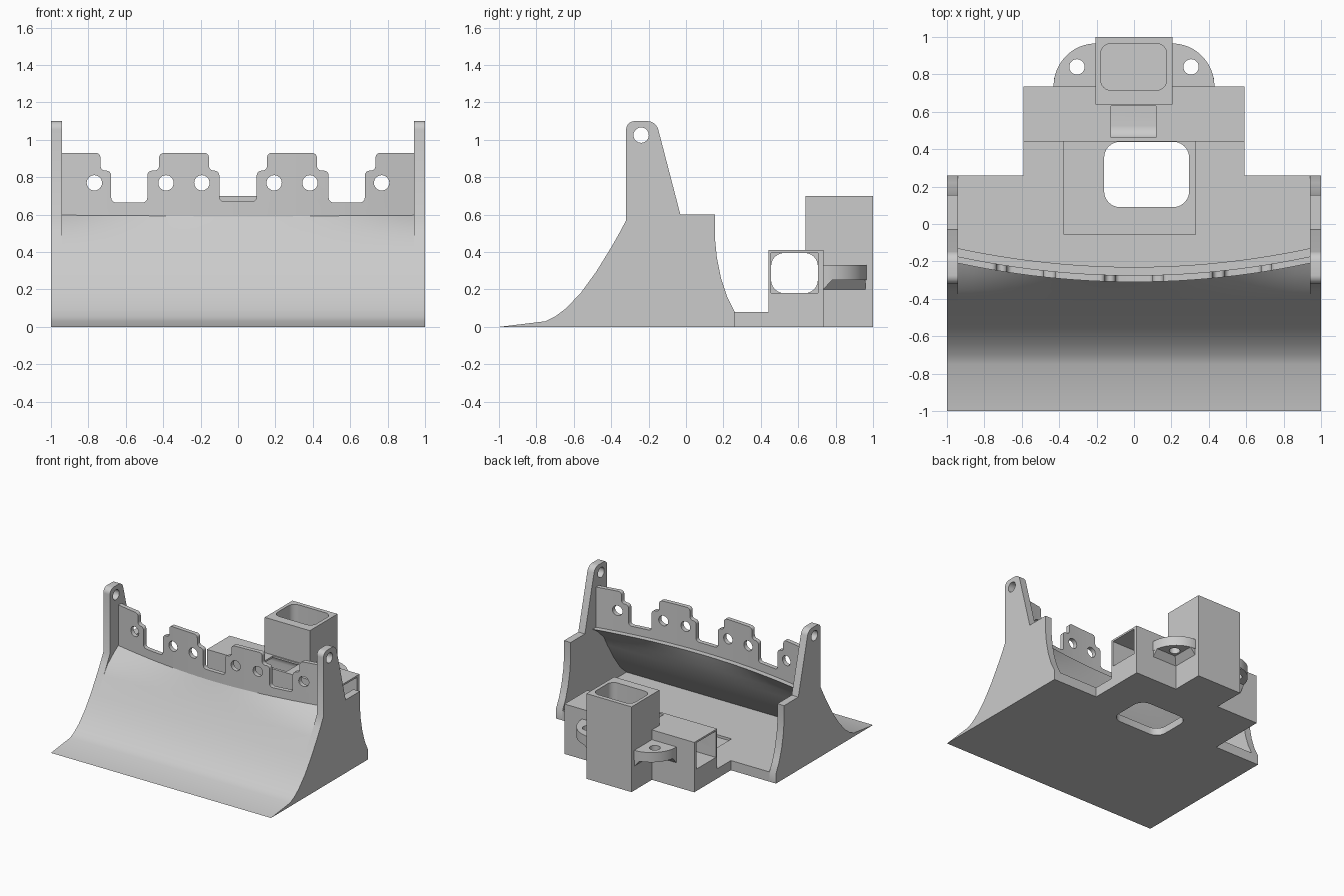
import bpy, bmesh, math
from mathutils import Vector

cube = bpy.data.objects.get("Cube")
if cube:
    bpy.data.objects.remove(cube, do_unlink=True)

grey = bpy.data.materials.new("light_grey")
grey.use_nodes = True
grey.diffuse_color = (0.6, 0.6, 0.6, 1)
grey.node_tree.nodes["Principled BSDF"].inputs["Base Color"].default_value = (0.6, 0.6, 0.6, 1)


def loft(name, sections):
    """Solid through matching closed loops, capped at both ends."""
    bm = bmesh.new()
    rings = [[bm.verts.new(p) for p in sec] for sec in sections]
    n = len(rings[0])
    for r, s in zip(rings, rings[1:]):
        for i in range(n):
            j = (i + 1) % n
            bm.faces.new((r[i], r[j], s[j], s[i]))
    bm.faces.new(rings[0])
    bm.faces.new(rings[-1])
    bmesh.ops.recalc_face_normals(bm, faces=bm.faces)
    mesh = bpy.data.meshes.new(name)
    bm.to_mesh(mesh)
    bm.free()
    mesh.materials.append(grey)
    ob = bpy.data.objects.new(name, mesh)
    bpy.context.collection.objects.link(ob)
    return ob


def prism(name, pts, axis, a, b):
    """Extrude a 2D outline along an axis from a to b."""
    def place(p, d):
        return {"x": (d, p[0], p[1]), "y": (p[0], d, p[1]), "z": (p[0], p[1], d)}[axis]
    return loft(name, [[place(p, d) for p in pts] for d in (a, b)])


def rect(x0, x1, y0, y1):
    return [(x0, y0), (x1, y0), (x1, y1), (x0, y1)]


def circle(cx, cy, r, n=32):
    return [(cx + r * math.cos(math.tau * i / n), cy + r * math.sin(math.tau * i / n)) for i in range(n)]


def rounded(pts, r, only=None, seg=6):
    """Fillet the corners of an outline (all, or only the listed ones)."""
    out = []
    for i, p in enumerate(pts):
        if only is not None and i not in only:
            out.append(p)
            continue
        p = Vector(p)
        a = p + (Vector(pts[i - 1]) - p).normalized() * r
        b = p + (Vector(pts[(i + 1) % len(pts)]) - p).normalized() * r
        for k in range(seg + 1):
            t = k / seg
            wa, wp, wb = (1 - t) ** 2, math.sqrt(2) * t * (1 - t), t * t
            out.append(tuple((a * wa + p * wp + b * wb) / (wa + wp + wb)))
    return out


def cut(ob, *cutters, op="DIFFERENCE"):
    """Apply booleans to an object and drop the cutters."""
    for c in cutters:
        m = ob.modifiers.new("cut", "BOOLEAN")
        m.operation, m.object, m.solver = op, c, "EXACT"
        dg = bpy.context.evaluated_depsgraph_get()
        mesh = bpy.data.meshes.new_from_object(ob.evaluated_get(dg))
        ob.modifiers.clear()
        ob.data = mesh
        bpy.data.objects.remove(c, do_unlink=True)
    return ob


# Blade shell: top edge bows backwards towards both ends
front = [(-1, 0), (-0.75, 0.03), (-0.70, 0.055), (-0.64, 0.10), (-0.56, 0.185),
         (-0.48, 0.295), (-0.40, 0.425), (-0.36, 0.495), (-0.32, 0.57)]
back = [(-0.23, 0.60), (-0.245, 0.56), (-0.28, 0.48), (-0.32, 0.40), (-0.40, 0.27),
        (-0.49, 0.15), (-0.57, 0.08), (-0.57, 0)]
shell_outline = front + [(-0.305, 0.60)] + back


def bow(x):
    return 0.1 * (x / 0.94) ** 2


def shell_section(x):
    return [(x, y + bow(x) * max(0, (z - 0.45) / 0.15) ** 2, z) for y, z in shell_outline]


steps = [0.94 * (i / 12 - 1) for i in range(25)]
loft("blade_shell", [shell_section(x) for x in steps])

# Bowed mounting plate with stepped tabs and bolt holes
plate = loft("mounting_plate", [
    [(x, bow(x) - 0.31 + d, z) for d, z in rect(0, 0.036, 0.59, 1.0)] for x in steps])
half = [(0.10, 0.67), (0.10, 0.835), (0.155, 0.835), (0.155, 0.93), (0.422, 0.93), (0.422, 0.835),
        (0.485, 0.835), (0.485, 0.665), (0.678, 0.665), (0.678, 0.835), (0.735, 0.835),
        (0.735, 0.93), (1.0, 0.93), (1.0, 0.4)]
outline = [(-x, z) for x, z in reversed(half)] + half
cut(plate, prism("tabs", rounded(outline, 0.026), "y", -0.5, 0), op="INTERSECT")
for s in (-1, 1):
    for x in (0.193, 0.385, 0.768):
        cut(plate, prism("bolt", circle(s * x, 0.77, 0.041), "y", -0.5, 0))

# Side plates with a lug hole
side = front + [(-0.32, 1.10), (-0.16, 1.10), (-0.03, 0.60), (0.155, 0.60), (0.154, 0.48), (0.165, 0.37),
                (0.187, 0.26), (0.22, 0.16), (0.26, 0.08), (0.26, 0)]
k = len(front)
for s, name in ((-1, "right_side_plate"), (1, "left_side_plate")):
    ob = prism(name, rounded(side, 0.045, only=(k, k + 1)), "x", s * 0.94, s)
    cut(ob, prism("lug_hole", circle(-0.24, 1.025, 0.041), "x", s * 0.9, s * 1.1))

# Floor with a shallow recess and a rounded opening
floor = prism("floor", [(-0.94, -0.57), (0.94, -0.57), (0.94, 0.26), (0.59, 0.26), (0.59, 0.44),
                        (-0.59, 0.44), (-0.59, 0.26), (-0.94, 0.26)], "z", 0, 0.08)
cut(floor, prism("recess", rect(-0.375, 0.33, -0.055, 0.4399), "z", 0.06, 0.2),
    prism("opening", rounded(rect(-0.16, 0.295, 0.09, 0.4395), 0.085), "z", -0.1, 0.2))

# Rear cross box and tower, fused, with tunnel, top slot and socket
hitch = prism("rear_cross_box", rect(-0.59, 0.59, 0.44, 0.735), "z", 0, 0.41)
cut(hitch, prism("tower", rect(-0.205, 0.205, 0.64, 1.0), "z", 0, 0.70), op="UNION")
cut(hitch,
    prism("tunnel", rounded(rect(0.455, 0.705, 0.18, 0.395), 0.07), "x", -0.7, 0.7),
    prism("pocket_a", rect(0.455, 0.705, 0.18, 0.395), "x", 0.25, 0.7),
    prism("pocket_b", rect(0.455, 0.705, 0.18, 0.395), "x", -0.7, -0.25),
    prism("slot", rect(-0.122, 0.118, 0.462, 0.63), "z", 0.3, 0.5),
    prism("socket", rounded(rect(-0.178, 0.175, 0.715, 0.965), 0.055), "z", 0.08, 0.8))

# Quarter-round ears with pin holes and chamfered undersides
for s, name in ((-1, "right"), (1, "left")):
    arc = [(s * (0.205 + 0.225 * math.sin(math.pi * i / 32)),
            0.735 + 0.23 * math.cos(math.pi * i / 32)) for i in range(17)]
    ear = prism(name + "_ear", [(s * 0.205, 0.735)] + arc, "z", 0.25, 0.33)
    cut(ear, prism("pin", circle(s * 0.305, 0.84, 0.041), "z", 0.1, 0.5))
    prism(name + "_ear_gusset_box", [(0.735, 0.20), (0.78, 0.25), (0.735, 0.25)], "x", s * 0.205, s * 0.427)
    prism(name + "_ear_gusset_tower", [(s * 0.205, 0.20), (s * 0.25, 0.25), (s * 0.205, 0.25)], "y", 0.735, 0.96)

# Smooth the curves, keep edges crisp
bpy.ops.object.select_all(action="DESELECT")
for ob in bpy.context.collection.objects:
    if ob.type == "MESH":
        ob.select_set(True)
        bpy.context.view_layer.objects.active = ob
bpy.ops.object.shade_smooth_by_angle(angle=math.radians(30))
